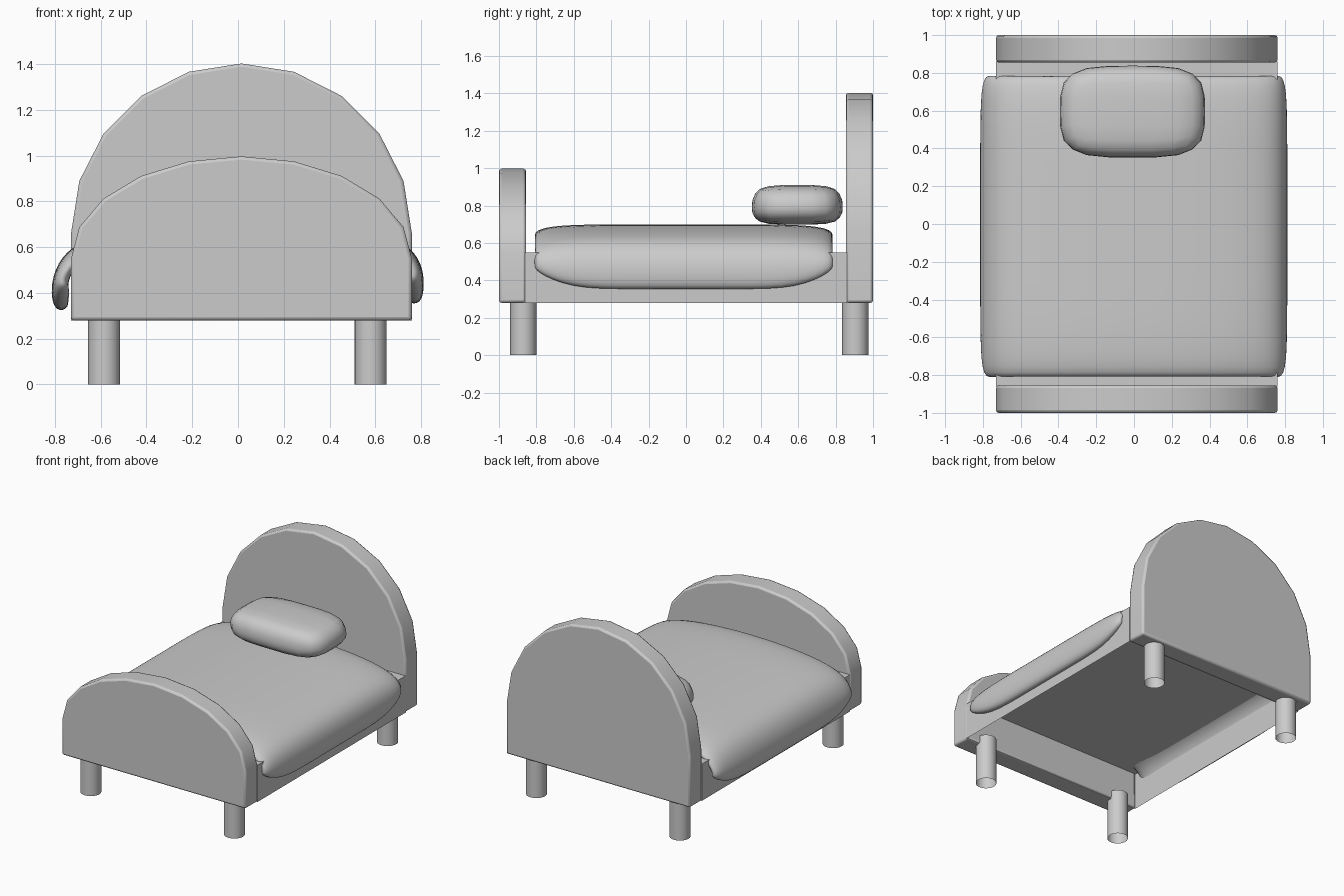
import bpy, bmesh, math

if "Cube" in bpy.data.objects:
    bpy.data.objects.remove(bpy.data.objects["Cube"])

CX, HALF = 0.015, 0.745      # frame centre and half width


def finish(name, bm, smooth=35):
    bmesh.ops.recalc_face_normals(bm, faces=bm.faces)
    me = bpy.data.meshes.new(name)
    bm.to_mesh(me)
    bm.free()
    ob = bpy.data.objects.new(name, me)
    bpy.context.collection.objects.link(ob)
    bpy.ops.object.select_all(action='DESELECT')
    ob.select_set(True)
    bpy.context.view_layer.objects.active = ob
    bpy.ops.object.shade_smooth_by_angle(angle=math.radians(smooth))
    return ob


def board(name, y0, y1, spring, top):
    """Panel with a straight base and a ten-segment half-ellipse top."""
    pts = [(CX - HALF, 0.28), (CX + HALF, 0.28)]
    for i in range(11):
        a = math.pi * i / 10
        pts.append((CX + HALF * math.cos(a), spring + (top - spring) * math.sin(a)))
    bm = bmesh.new()
    face = bm.faces.new([bm.verts.new((x, y0, z)) for x, z in pts])
    ext = bmesh.ops.extrude_face_region(bm, geom=[face])
    for v in ext['geom']:
        if isinstance(v, bmesh.types.BMVert):
            v.co.y = y1
    ob = finish(name, bm)
    bev = ob.modifiers.new("edge_round", 'BEVEL')
    bev.width, bev.segments, bev.angle_limit = 0.014, 2, math.radians(40)
    bev.limit_method = 'ANGLE'


# Headboard and footboard
board("headboard", 0.855, 1.0, 0.66, 1.403)
board("footboard", -1.0, -0.855, 0.55, 0.997)

# Bed frame: box open underneath
bm = bmesh.new()
bmesh.ops.create_cube(bm, size=1)
for v in bm.verts:
    v.co = (CX + v.co.x * 2 * HALF, v.co.y * 1.72, 0.415 + v.co.z * 0.27)
bm.faces.ensure_lookup_table()
low = min(bm.faces, key=lambda f: f.calc_center_median().z)
bmesh.ops.delete(bm, geom=[low], context='FACES_ONLY')
finish("bed_frame", bm)

# Legs: open tubes
for sx, x in (("left", -0.585), ("right", 0.58)):
    for sy, y in (("front", -0.87), ("back", 0.905)):
        bm = bmesh.new()
        bmesh.ops.create_cone(bm, cap_ends=False, segments=32,
                              radius1=0.07, radius2=0.07, depth=0.34)
        bmesh.ops.translate(bm, verts=bm.verts, vec=(x, y, 0.17))
        finish(f"{sy}_{sx}_leg", bm)

# Blanket: draped sheet, thickened and softened
section = [(-0.80, 0.315), (-0.82, 0.40), (-0.805, 0.50), (-0.735, 0.61), (-0.55, 0.665),
           (-0.28, 0.693), (0, 0.702), (0.28, 0.696), (0.55, 0.67), (0.74, 0.62),
           (0.805, 0.53), (0.816, 0.43), (0.80, 0.345)]
stations = [-0.82, -0.62, -0.3, 0, 0.3, 0.6, 0.795]
bm = bmesh.new()
rows = [[bm.verts.new((x, y, z)) for x, z in section] for y in stations]
for a, b in zip(rows, rows[1:]):
    for i in range(len(section) - 1):
        bm.faces.new((a[i], a[i + 1], b[i + 1], b[i]))
# round the four hem corners and dip the two ends
for r in (rows[0], rows[-1]):
    for v in r:
        v.co.z -= 0.022 if abs(v.co.x) < 0.75 else 0
        v.co.x *= 0.985
    for i, dz in ((0, 0.10), (1, 0.05), (-1, 0.10), (-2, 0.05)):
        r[i].co.z += dz
ob = finish("blanket", bm, 180)
if sum(p.normal.z for p in ob.data.polygons) < 0:
    ob.data.flip_normals()
sol = ob.modifiers.new("thickness", 'SOLIDIFY')
sol.thickness, sol.offset = 0.07, -1
ob.modifiers.new("soften", 'SUBSURF').levels = 2
ob.modifiers["soften"].render_levels = 2

# Pillow: cube projected onto a puffy rounded box
bm = bmesh.new()
bmesh.ops.create_cube(bm, size=2)
bmesh.ops.subdivide_edges(bm, edges=bm.edges, cuts=5, use_grid_fill=True)
for v in bm.verts:
    x, y, z = v.co
    k = (abs(x) ** 3.8 + abs(y) ** 3.8 + abs(z) ** 2.8) ** (-1 / 3.6)
    x, y, z = x * k, y * k, z * k
    v.co = (-0.008 + 0.384 * x, 0.595 + 0.243 * y,
            0.79 + z * (0.12 if z > 0 else 0.092))
finish("pillow", bm, 180)
